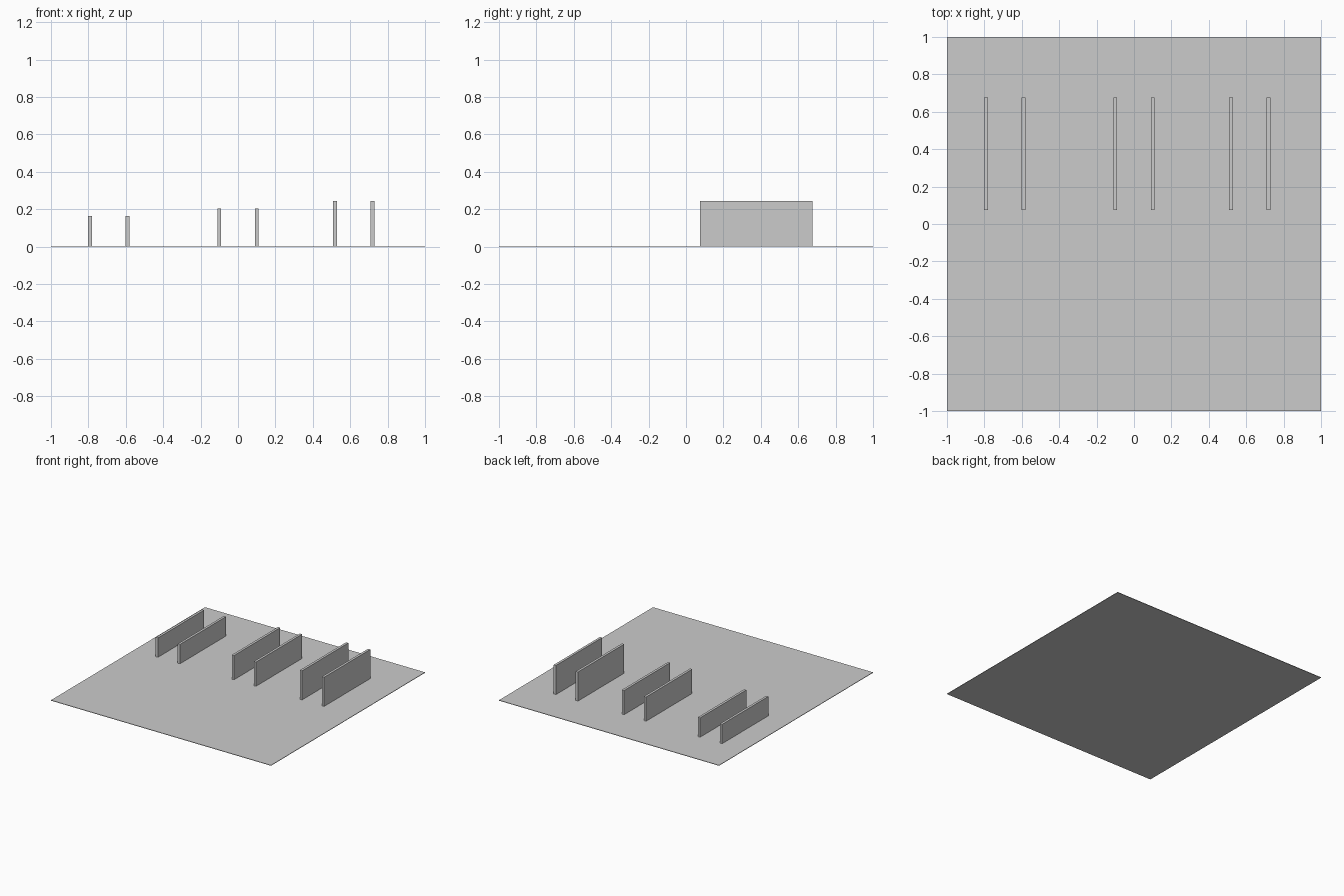
import bpy

if "Cube" in bpy.data.objects:
    bpy.data.objects.remove(bpy.data.objects["Cube"])

BASE_T = 0.004    # base sheet thickness
WALL_T = 0.02     # wall thickness
GAP = 0.2         # spacing between the two walls of a pair
Y0, Y1 = 0.076, 0.676


def box(name, lo, hi):
    """Box spanning two opposite corners."""
    bpy.ops.mesh.primitive_cube_add(size=1, location=[(a + b) / 2 for a, b in zip(lo, hi)])
    obj = bpy.context.object
    obj.name = name
    obj.scale = [b - a for a, b in zip(lo, hi)]
    bpy.ops.object.transform_apply(location=False, rotation=False, scale=True)
    return obj


# Thin square base
box("base_sheet", (-1, -1, 0), (1, 1, BASE_T))

# Three pairs of parallel walls, rising from left to right
for label, centre, height in (("low", -0.691, 0.163), ("middle", 0.0, 0.203), ("high", 0.619, 0.243)):
    for side, sign in (("left", -1), ("right", 1)):
        x = centre + sign * GAP / 2
        box(f"{label}_wall_{side}",
            (x - WALL_T / 2, Y0, BASE_T),
            (x + WALL_T / 2, Y1, height))
